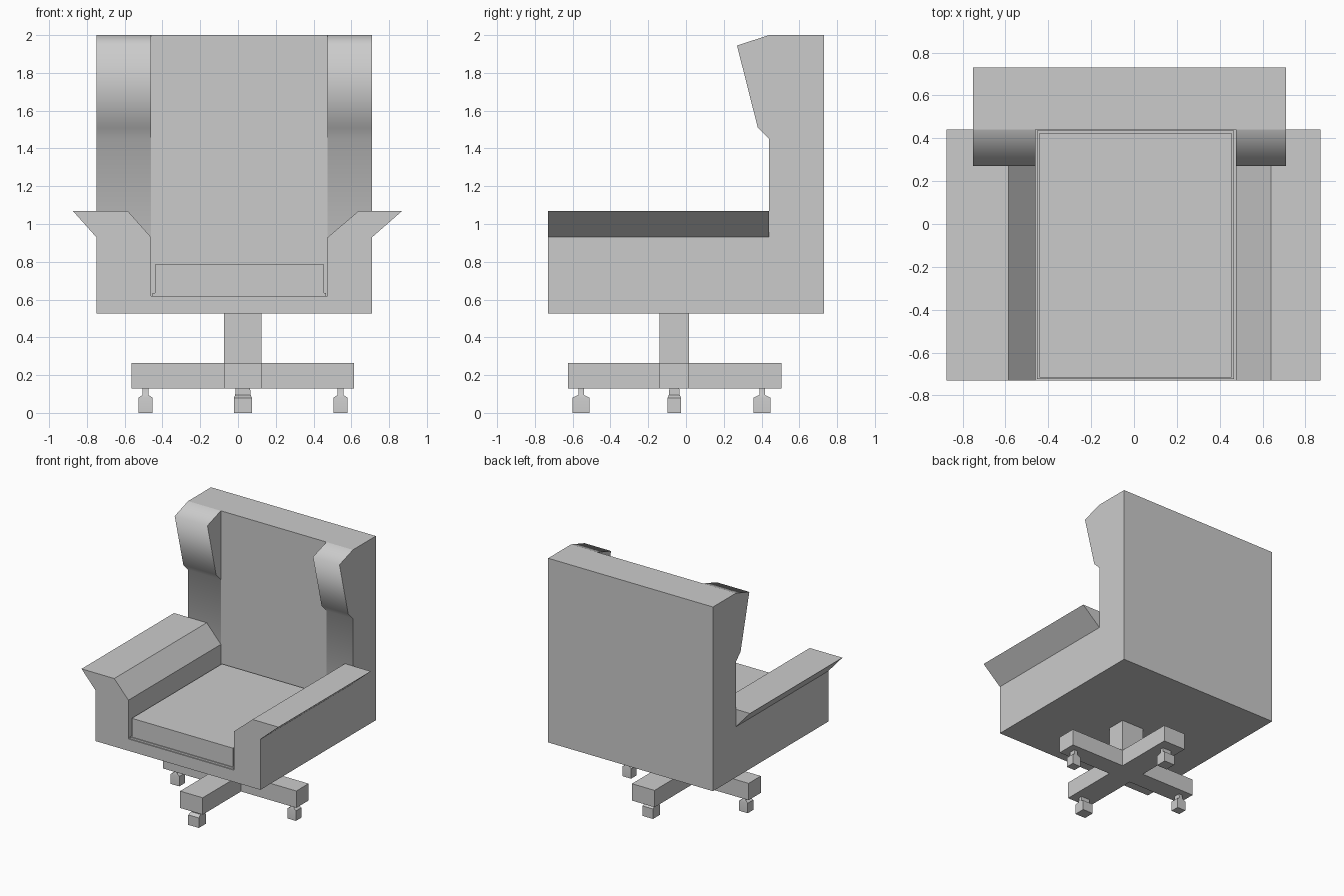
import bpy, bmesh, math

if "Cube" in bpy.data.objects:
    bpy.data.objects.remove(bpy.data.objects["Cube"])


def finish(name, bm):
    bmesh.ops.recalc_face_normals(bm, faces=bm.faces)
    mesh = bpy.data.meshes.new(name)
    bm.to_mesh(mesh)
    bm.free()
    obj = bpy.data.objects.new(name, mesh)
    bpy.context.collection.objects.link(obj)
    return obj


def loft(name, rings):
    """Skin a stack of matching rings and cap both ends."""
    bm = bmesh.new()
    loops = [[bm.verts.new(p) for p in ring] for ring in rings]
    for a, b in zip(loops, loops[1:]):
        n = len(a)
        for i in range(n):
            j = (i + 1) % n
            bm.faces.new((a[i], a[j], b[j], b[i]))
    bm.faces.new(loops[0])
    bm.faces.new(loops[-1])
    return finish(name, bm)


def prism(name, profile, axis, lo, hi):
    """Extrude a 2D profile along one axis."""
    def place(p, d):
        p = list(p)
        p.insert(axis, d)
        return p
    return loft(name, [[place(p, d) for p in profile] for d in (lo, hi)])


def box(name, x0, x1, y0, y1, z0, z1):
    return prism(name, [(x0, y0), (x1, y0), (x1, y1), (x0, y1)], 2, z0, z1)


def smooth(obj, degrees):
    bpy.ops.object.select_all(action='DESELECT')
    obj.select_set(True)
    bpy.context.view_layer.objects.active = obj
    bpy.ops.object.shade_smooth_by_angle(angle=math.radians(degrees))


# Seat tub with flared arms
prism("seat_and_arms", [
    (-0.75, 0.525), (0.71, 0.525), (0.71, 0.93), (0.87, 1.07),
    (0.64, 1.07), (0.475, 0.93), (0.475, 0.62), (-0.46, 0.62),
    (-0.46, 0.93), (-0.585, 1.07), (-0.875, 1.07), (-0.75, 0.93)],
    1, -0.73, 0.44)

# Cushion on its thin base
box("cushion_base", -0.452, 0.467, -0.722, 0.435, 0.62, 0.635)
box("cushion", -0.44, 0.455, -0.715, 0.425, 0.635, 0.785)

# Backrest centre and winged sides
box("backrest", -0.46, 0.475, 0.44, 0.73, 0.525, 2.0)
wing = [(0.73, 0.525), (0.73, 2.0), (0.44, 2.0), (0.27, 1.945),
        (0.38, 1.51), (0.44, 1.45), (0.44, 0.525)]
for side, x0, x1 in (("left", -0.75, -0.46), ("right", 0.475, 0.71)):
    obj = prism("wing_" + side, wing, 0, x0, x1)
    smooth(obj, 88)
    # Keep the crease where the wing meets the flat top
    for e in obj.data.edges:
        if all(abs(obj.data.vertices[v].co.y - 0.44) < 1e-4 and
               obj.data.vertices[v].co.z > 1.99 for v in e.vertices):
            e.use_edge_sharp = True

# Column and four-armed base
CX0, CX1, CY0, CY1 = -0.075, 0.125, -0.14, 0.015
box("column", CX0, CX1, CY0, CY1, 0.265, 0.525)
prism("cross_base", [
    (CX0, -0.625), (CX1, -0.625), (CX1, CY0), (0.615, CY0),
    (0.615, CY1), (CX1, CY1), (CX1, 0.505), (CX0, 0.505),
    (CX0, CY1), (-0.565, CY1), (-0.565, CY0), (CX0, CY0)],
    2, 0.13, 0.265)


# Casters: narrow stem widening into a block, aligned with each leg
def caster(name, cx, cy, along_x):
    rings = []
    half = 0.038 if along_x else 0.045
    wide = 0.035 if along_x else 0.047
    for radial, across, z in ((half, wide, 0), (half, wide, 0.08),
                              (0.015, wide - 0.006, 0.095),
                              (0.015, wide - 0.009, 0.13)):
        hx, hy = (radial, across) if along_x else (across, radial)
        rings.append([(cx + sx * hx, cy + sy * hy, z)
                      for sx, sy in ((-1, -1), (1, -1), (1, 1), (-1, 1))])
    smooth(loft(name, rings), 35)


caster("caster_left", -0.49, -0.062, True)
caster("caster_right", 0.543, -0.062, True)
caster("caster_front", 0.026, -0.555, False)
caster("caster_back", 0.026, 0.403, False)
